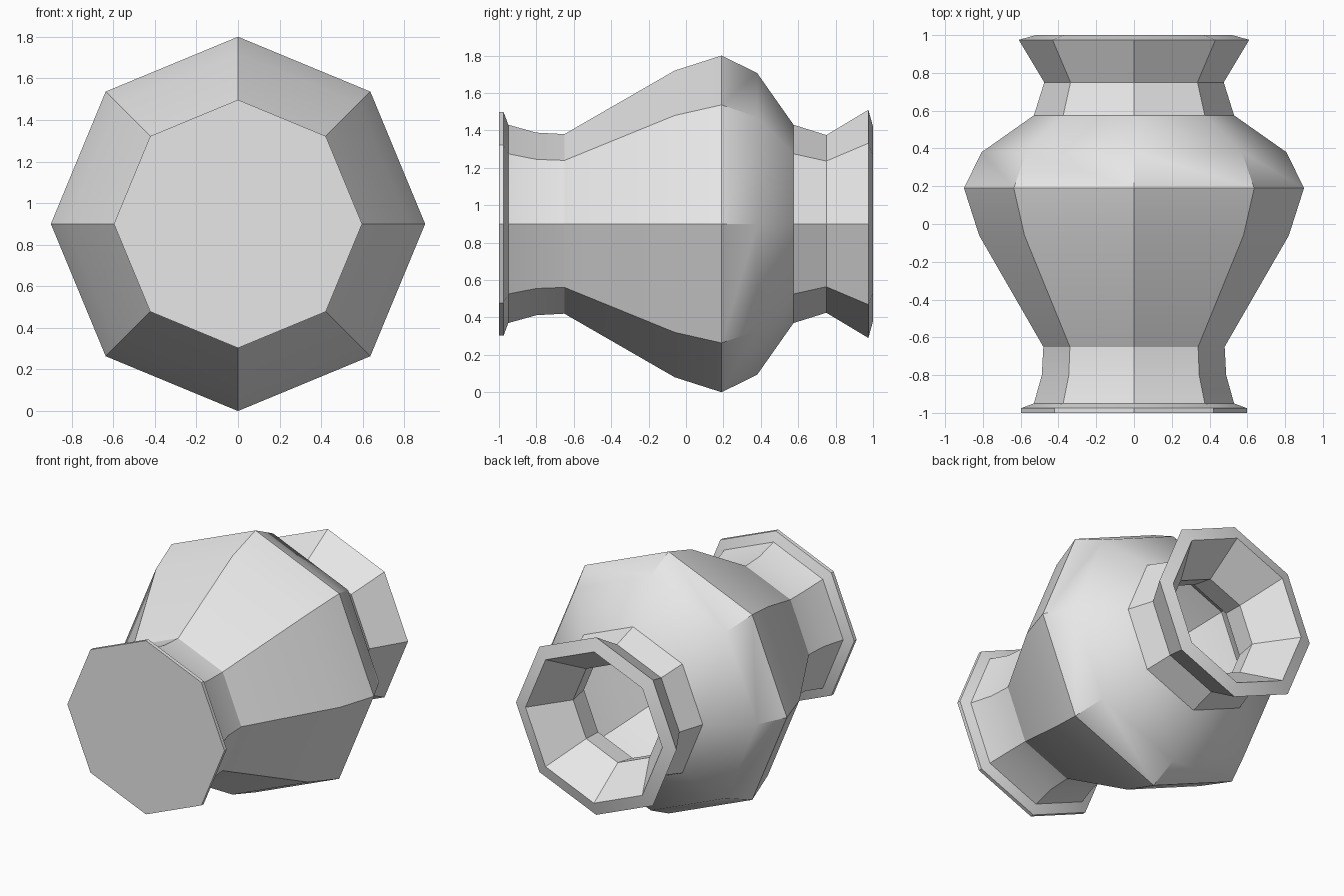
import bpy, bmesh, math

if "Cube" in bpy.data.objects:
    bpy.data.objects.remove(bpy.data.objects["Cube"])

SIDES = 8
CENTRE_Z = 0.9

# Profile as (y, radius): base, foot, belly, neck, lip, then the hollow inside
PROFILE = [
    (-1.0, 0.597), (-0.975, 0.597), (-0.95, 0.53), (-0.80, 0.488),
    (-0.65, 0.48), (-0.06, 0.82), (0.19, 0.90), (0.38, 0.807),
    (0.575, 0.53), (0.75, 0.475), (0.975, 0.61), (1.0, 0.52),
    (0.74, 0.34), (0.58, 0.37), (0.37, 0.68), (0.19, 0.78),
    (-0.05, 0.70), (-0.62, 0.37), (-0.88, 0.38),
]

clay = bpy.data.materials.new("grey clay")
clay.diffuse_color = (0.8, 0.8, 0.8, 1)
clay.use_nodes = True
clay.node_tree.nodes["Principled BSDF"].inputs["Base Color"].default_value = clay.diffuse_color


def lathe(name, profile):
    """Spin a profile around the lying y axis, closing both ends."""
    bm = bmesh.new()
    rings = []
    for y, r in profile:
        ring = []
        for i in range(SIDES):
            a = 2 * math.pi * i / SIDES
            ring.append(bm.verts.new((r * math.cos(a), y, CENTRE_Z + r * math.sin(a))))
        rings.append(ring)
    for lower, upper in zip(rings, rings[1:]):
        for i in range(SIDES):
            j = (i + 1) % SIDES
            bm.faces.new((lower[i], lower[j], upper[j], upper[i]))
    bm.faces.new(rings[0])
    bm.faces.new(rings[-1])
    bmesh.ops.recalc_face_normals(bm, faces=bm.faces[:])
    mesh = bpy.data.meshes.new(name)
    bm.to_mesh(mesh)
    bm.free()
    mesh.materials.append(clay)
    ob = bpy.data.objects.new(name, mesh)
    bpy.context.collection.objects.link(ob)
    return ob


# Eight-sided vase lying on its side, open at the back
vase = lathe("vase", PROFILE)
bpy.context.view_layer.objects.active = vase
vase.select_set(True)
bpy.ops.object.shade_smooth_by_angle(angle=math.radians(30))
